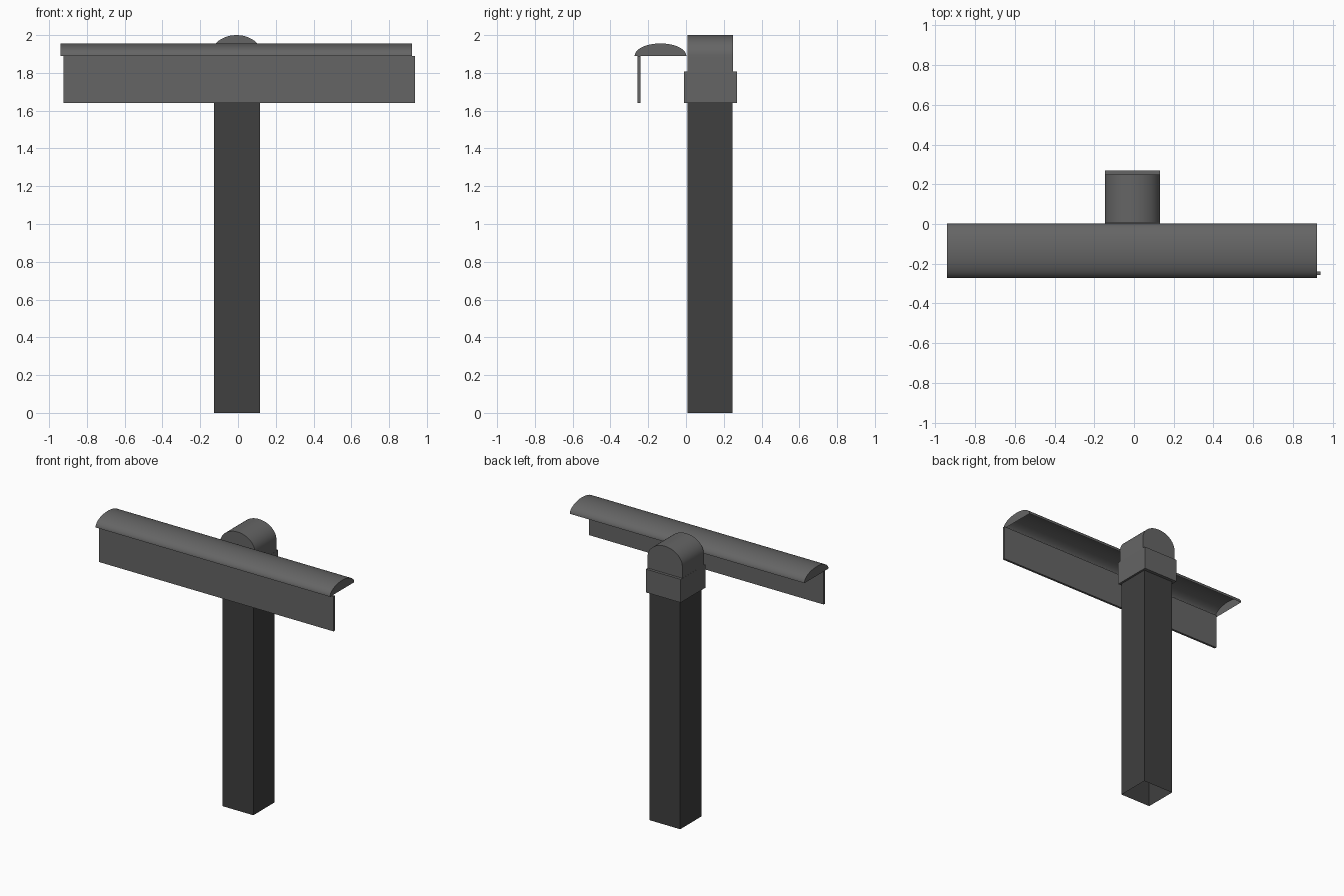
import bpy, bmesh, math

if "Cube" in bpy.data.objects:
    bpy.data.objects.remove(bpy.data.objects["Cube"])


def material(name, v):
    m = bpy.data.materials.new(name)
    m.diffuse_color = (v, v, v, 1)
    m.use_nodes = True
    m.node_tree.nodes["Principled BSDF"].inputs["Base Color"].default_value = m.diffuse_color
    return m


housing_grey = material("housing_grey", 0.13)
post_grey = material("post_grey", 0.05)


def finish(name, bm, mat):
    bmesh.ops.recalc_face_normals(bm, faces=bm.faces)
    me = bpy.data.meshes.new(name)
    bm.to_mesh(me)
    bm.free()
    ob = bpy.data.objects.new(name, me)
    bpy.context.collection.objects.link(ob)
    me.materials.append(mat)
    bpy.context.view_layer.objects.active = ob
    ob.select_set(True)
    bpy.ops.object.shade_smooth_by_angle(angle=math.radians(30))
    ob.select_set(False)
    return ob


def box(name, x, y, z, mat, open_bottom=False):
    bm = bmesh.new()
    bmesh.ops.create_cube(bm, size=1)
    for v in bm.verts:
        v.co = [r[0] if c < 0 else r[1] for c, r in zip(v.co, (x, y, z))]
    if open_bottom:
        bm.normal_update()
        bmesh.ops.delete(bm, geom=[f for f in bm.faces if f.normal.z < -0.9],
                         context='FACES_ONLY')
    return finish(name, bm, mat)


def arc(centre, base, a, b, n=24):
    return [(centre - a * math.cos(math.pi * i / n),
             base + b * math.sin(math.pi * i / n)) for i in range(n + 1)]


def prism(name, profile, place, lo, hi, mat, closed=True):
    """Extrude a profile between lo and hi; place maps (u, z, t) to xyz."""
    bm = bmesh.new()
    a, b = [[bm.verts.new(place(u, z, t)) for u, z in profile] for t in (lo, hi)]
    n = len(profile)
    for i in range(n if closed else n - 1):
        j = (i + 1) % n
        bm.faces.new((a[i], a[j], b[j], b[i]))
    bm.faces.new(a)
    bm.faces.new(b)
    return finish(name, bm, mat)


# Hollow square post, open at the foot
box("post", (-0.127, 0.116), (0.008, 0.247), (0, 1.70), post_grey, True)

# Rounded post cap: arched block plus thicker collar flush with its sides
cx = -0.008
arch = [(cx - 0.138, 1.64)] + arc(cx, 1.89, 0.138, 0.11) + [(cx + 0.138, 1.64)]
prism("post_cap", arch, lambda u, z, t: (u, t, z), 0.007, 0.25, housing_grey)
box("cap_collar", (cx - 0.1385, cx + 0.1385), (-0.01, 0.27), (1.64, 1.807), housing_grey)

# Curved canopy shell, closed ends and open underside
prism("canopy", arc(-0.135, 1.89, 0.137, 0.066), lambda u, z, t: (t, u, z),
      -0.941, 0.921, housing_grey, closed=False)

# Flat sign panel hanging below the canopy's front edge
box("front_panel", (-0.925, 0.938), (-0.256, -0.24), (1.64, 1.89), housing_grey)
